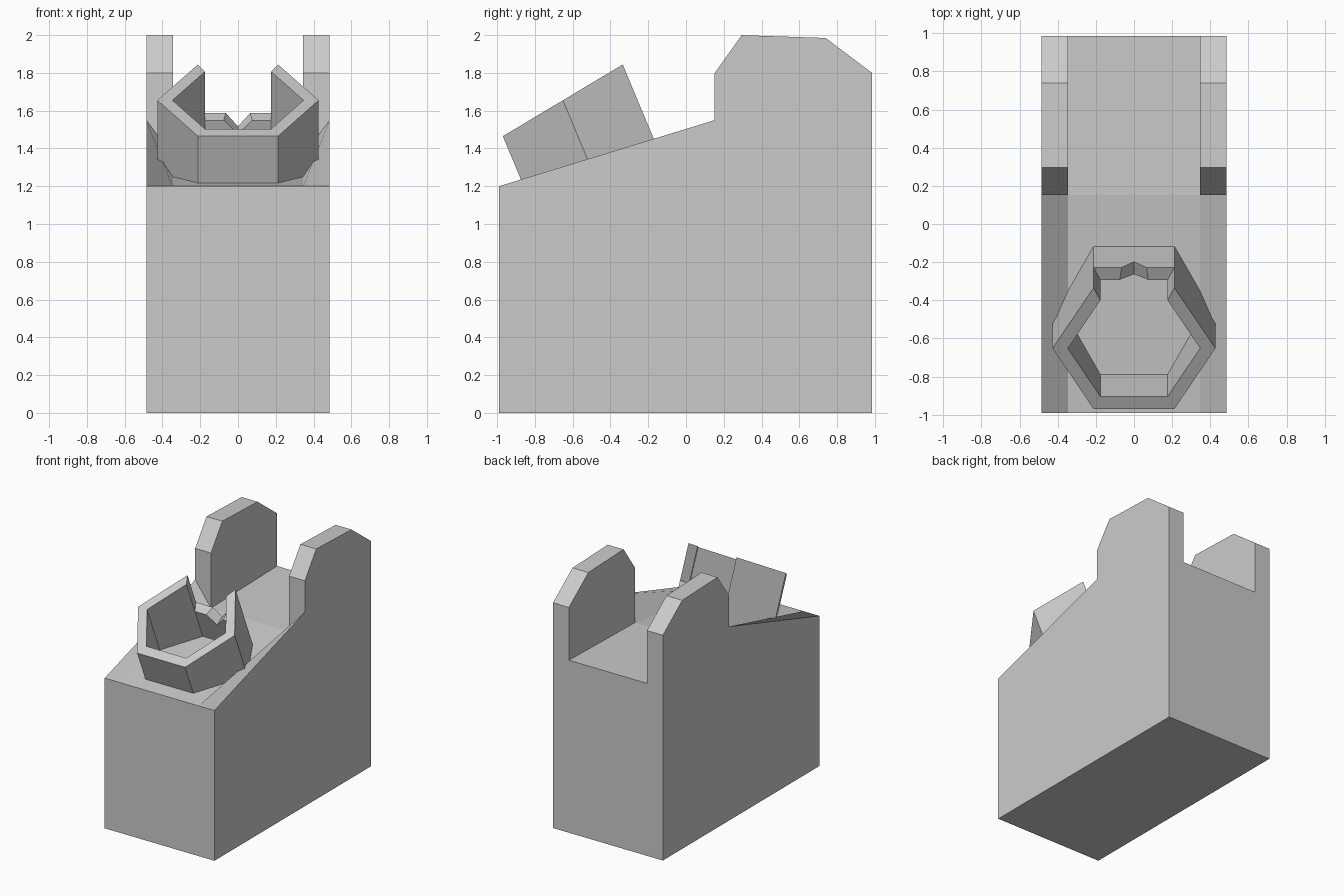
import bpy, bmesh

if "Cube" in bpy.data.objects:
    bpy.data.objects.remove(bpy.data.objects["Cube"])


def make_object(name, polys):
    """Weld a list of polygons into one flat-shaded mesh object."""
    bm = bmesh.new()
    for poly in polys:
        bm.faces.new([bm.verts.new(p) for p in poly])
    bmesh.ops.remove_doubles(bm, verts=bm.verts, dist=1e-5)
    bmesh.ops.recalc_face_normals(bm, faces=bm.faces)
    me = bpy.data.meshes.new(name)
    bm.to_mesh(me)
    bm.free()
    ob = bpy.data.objects.new(name, me)
    bpy.context.collection.objects.link(ob)
    return ob


def bridge(a, b):
    """Quads between two closed loops of equal length."""
    n = len(a)
    return [[a[i], a[(i + 1) % n], b[(i + 1) % n], b[i]] for i in range(n)]


# Body: side profile (y, z), with a lower channel between two cheeks
W, C = 0.485, 0.345
outer = [(-0.99, 0), (0.985, 0), (0.985, 1.8), (0.74, 1.985),
         (0.295, 2.0), (0.152, 1.8), (0.152, 1.55), (-0.99, 1.2)]
inner = outer[:6] + [(0.152, 1.36), (-0.99, 1.2)]
channel_back = (0.985, 1.378)
core = [inner[7], inner[0], inner[1], channel_back, inner[6]]


def at_x(profile, x):
    return [(x, y, z) for y, z in profile]


polys = bridge(at_x(core, -C), at_x(core, C))
for s in (-1, 1):
    polys.append(at_x(outer, s * W))
    polys.append(at_x(inner[2:7] + [channel_back], s * C))
    sides = bridge(at_x(outer, s * W), at_x(inner, s * C))
    # the back face of the cheek also touches the channel floor corner
    sides[1].insert(3, (s * C, *channel_back))
    polys += sides
make_object("body", polys)

# Hexagonal rear-notched ring: slanted prism with a sloping rim
# Stations: outer x, inner x, outer y, inner y, drop of the rim along the axis
half = [(0.212, 0.176, -0.97, -0.905, 0.0),
        (0.427, 0.347, -0.652, -0.652, 0.0),
        (0.212, 0.176, -0.335, -0.40, 0.0),
        (0.212, 0.176, -0.335, -0.40, 0.65),
        (0.065, 0.075, -0.335, -0.40, 0.65)]
middle = [(0.0, 0.0, -0.335, -0.40, 0.83)]
stations = half + middle + [(-a, -b, c, d, e) for a, b, c, d, e in reversed(half)]


def ring_point(x, y, s):
    """Point s steps down the leaning axis from the sloping rim."""
    return (x, y + 0.165 * s, 1.465 + 0.598 * (y + 0.97) - 0.395 * s)


def depth(y):
    return 0.73 + 1.2 * (y + 0.97)


top_out = [ring_point(a, c, e) for a, b, c, d, e in stations]
top_in = [ring_point(b, d, e) for a, b, c, d, e in stations]
low_out = [ring_point(a, c, depth(c)) for a, b, c, d, e in stations]
low_in = [ring_point(b, d, depth(d)) for a, b, c, d, e in stations]

ring = bridge(top_out, top_in)
for t, l in ((top_out, low_out), (top_in, low_in)):
    # skip the zero-width sides where the rim steps down
    ring += [q for q in bridge(t, l) if q[2] != q[3]]
ring += [q for q in bridge(low_out, low_in) if q[0] != q[1]]
make_object("hex_ring", ring)
